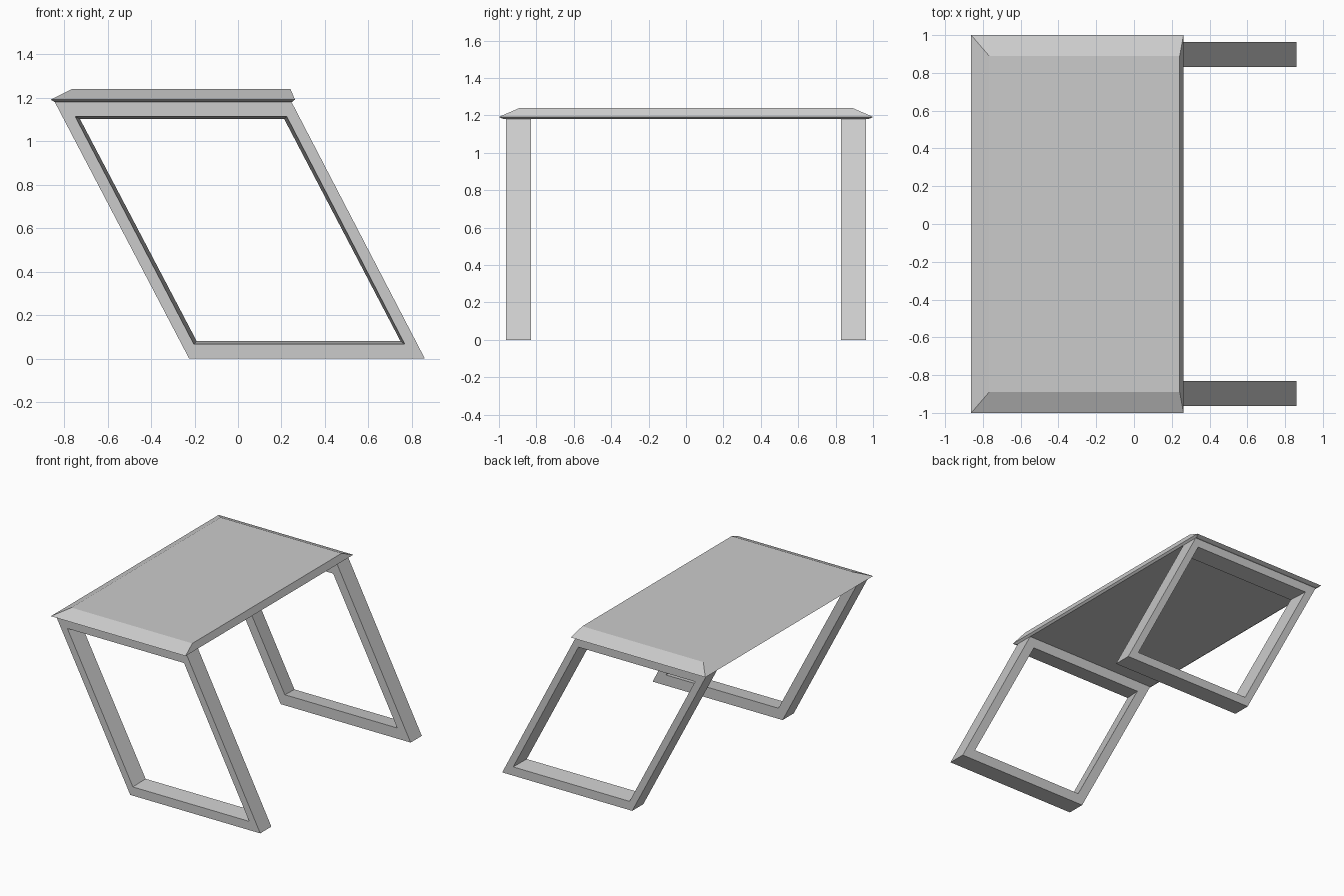
import bpy

if "Cube" in bpy.data.objects:
    bpy.data.objects.remove(bpy.data.objects["Cube"])


def make_object(name, rings, closed):
    """Bridge equal-length point rings; closed loops last to first, else caps the ends."""
    n = len(rings[0])
    verts = [p for ring in rings for p in ring]
    faces = []
    count = len(rings)
    for r in range(count if closed else count - 1):
        a, b = r * n, ((r + 1) % count) * n
        for i in range(n):
            j = (i + 1) % n
            faces.append((a + i, a + j, b + j, b + i))
    if not closed:
        faces.append(tuple(reversed(range(n))))
        faces.append(tuple(range((count - 1) * n, count * n)))
    mesh = bpy.data.meshes.new(name)
    mesh.from_pydata(verts, [], faces)
    mesh.update()
    obj = bpy.data.objects.new(name, mesh)
    bpy.context.collection.objects.link(obj)
    # consistent outward normals
    bpy.context.view_layer.objects.active = obj
    obj.select_set(True)
    bpy.ops.object.mode_set(mode='EDIT')
    bpy.ops.mesh.select_all(action='SELECT')
    bpy.ops.mesh.normals_make_consistent(inside=False)
    bpy.ops.object.mode_set(mode='OBJECT')
    obj.select_set(False)
    return obj


def rect(x0, x1, y, z):
    return [(x0, -y, z), (x1, -y, z), (x1, y, z), (x0, y, z)]


# Table top: underside, widest rim, bevelled upper face
make_object("table_top", [
    rect(-0.843, 0.247, 0.975, 1.18),
    rect(-0.862, 0.262, 1.0, 1.192),
    rect(-0.767, 0.242, 0.89, 1.24),
], closed=False)

# Slanted leg frames: outer outline and slightly tapering opening (x, z)
outline = [(-0.225, 0), (0.86, 0), (0.247, 1.18), (-0.843, 1.18)]
opening_wide = [(-0.203, 0.066), (0.768, 0.066), (0.224, 1.115), (-0.75, 1.115)]
opening_narrow = [(-0.19, 0.08), (0.748, 0.08), (0.213, 1.102), (-0.727, 1.102)]

for name, side in (("front_leg_frame", -1), ("back_leg_frame", 1)):
    def ring(points, y):
        return [(x, side * y, z) for x, z in points]
    make_object(name, [
        ring(outline, 0.83), ring(outline, 0.963),
        ring(opening_wide, 0.963), ring(opening_narrow, 0.83),
    ], closed=True)
